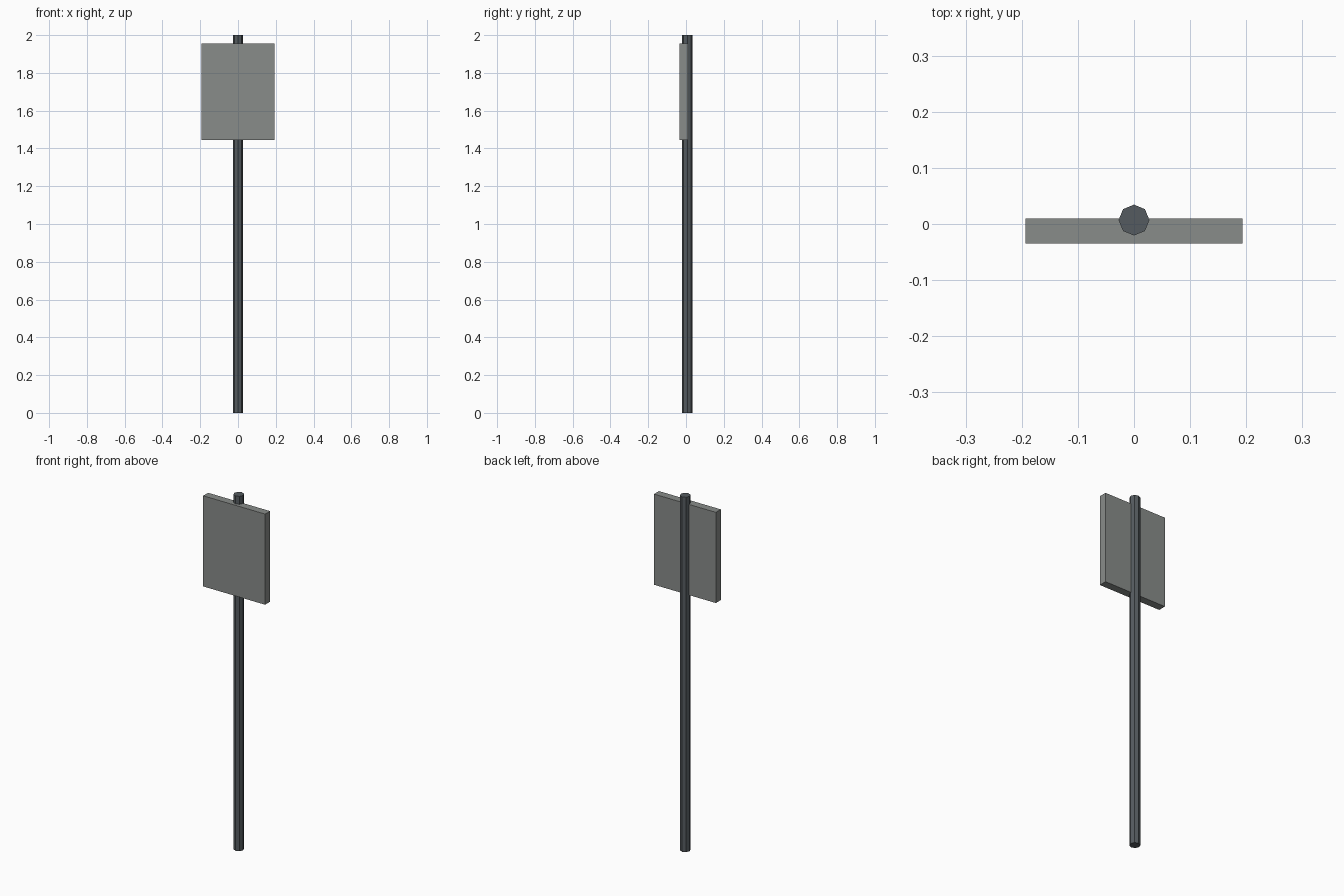
import bpy

if "Cube" in bpy.data.objects:
    bpy.data.objects.remove(bpy.data.objects["Cube"])


def paint(obj, name, rgb):
    mat = bpy.data.materials.new(name)
    mat.diffuse_color = (*rgb, 1)
    mat.use_nodes = True
    mat.node_tree.nodes["Principled BSDF"].inputs["Base Color"].default_value = mat.diffuse_color
    obj.data.materials.append(mat)


# Octagonal post, corners on the axes
bpy.ops.mesh.primitive_cylinder_add(vertices=8, radius=0.0275, depth=2, location=(0, 0.007, 1))
post = bpy.context.object
post.name = "post"
paint(post, "dark_metal", (0.09, 0.105, 0.115))

# Sign panel, set into the front of the post
x_half, y0, y1, z0, z1 = 0.193, -0.0345, 0.0095, 1.444, 1.955
bpy.ops.mesh.primitive_cube_add(size=1, location=(0, (y0 + y1) / 2, (z0 + z1) / 2))
panel = bpy.context.object
panel.name = "sign_panel"
panel.scale = (2 * x_half, y1 - y0, z1 - z0)
bpy.ops.object.transform_apply(location=False, rotation=False, scale=True)
paint(panel, "grey_metal", (0.25, 0.265, 0.255))
